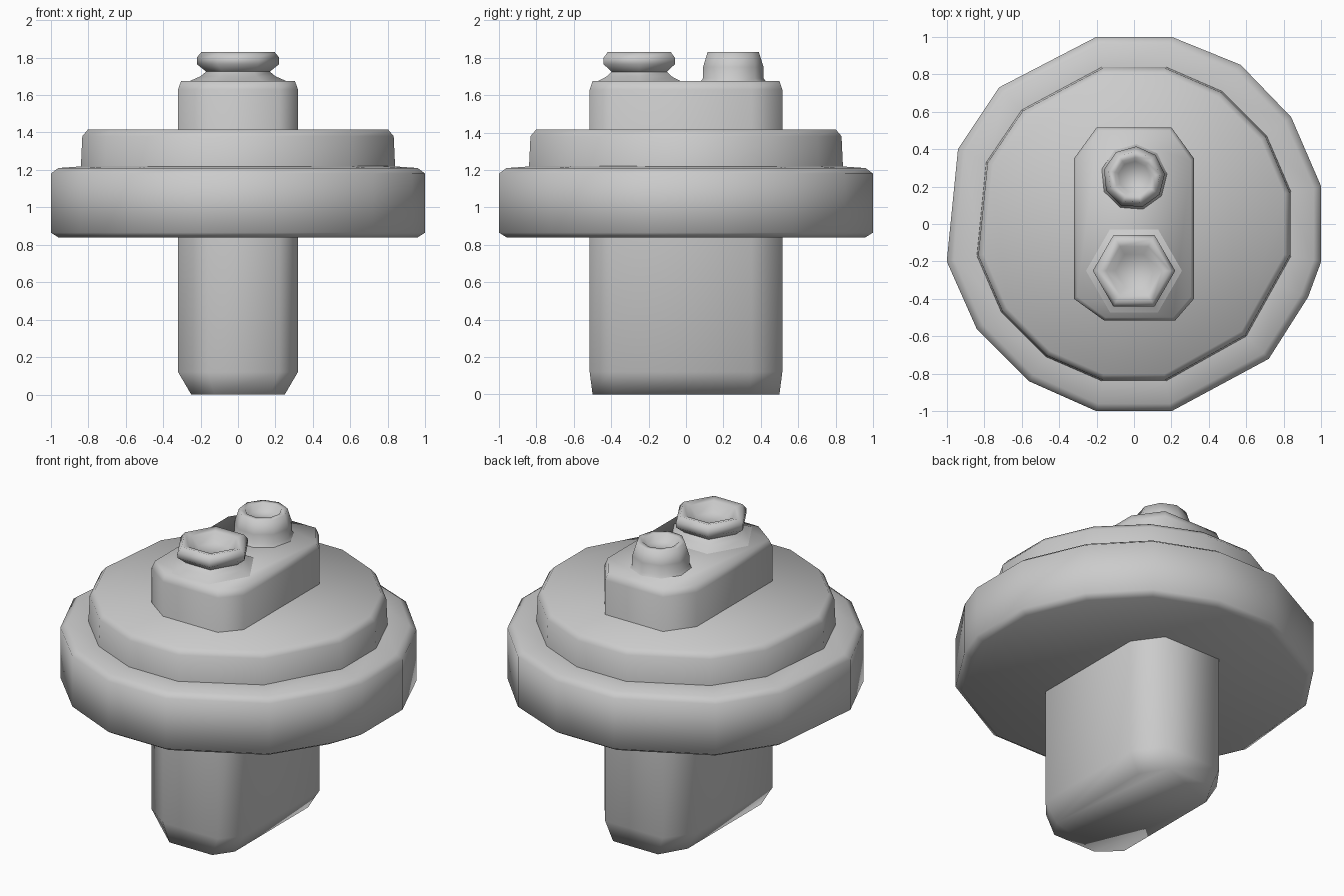
import bpy, math

cube = bpy.data.objects.get("Cube")
if cube:
    bpy.data.objects.remove(cube, do_unlink=True)

grey = bpy.data.materials.new("plain grey")
grey.use_nodes = True
colour = (0.6, 0.6, 0.6, 1)
grey.diffuse_color = colour
grey.node_tree.nodes["Principled BSDF"].inputs["Base Color"].default_value = colour


def loft(name, outline, levels, centre=(0, 0)):
    """Stack scaled copies of an outline; levels are (x scale, y scale, z)."""
    n = len(outline)
    verts = [(centre[0] + x * sx, centre[1] + y * sy, z)
             for sx, sy, z in levels for x, y in outline]
    faces = [(k * n + i, k * n + (i + 1) % n, (k + 1) * n + (i + 1) % n, (k + 1) * n + i)
             for k in range(len(levels) - 1) for i in range(n)]
    faces.append(tuple(reversed(range(n))))
    faces.append(tuple(range(len(verts) - n, len(verts))))
    mesh = bpy.data.meshes.new(name)
    mesh.from_pydata(verts, [], faces)
    mesh.materials.append(grey)
    obj = bpy.data.objects.new(name, mesh)
    bpy.context.collection.objects.link(obj)
    bpy.ops.object.select_all(action='DESELECT')
    obj.select_set(True)
    bpy.context.view_layer.objects.active = obj
    bpy.ops.object.shade_smooth_by_angle(angle=math.radians(75))
    return obj


def ngon(sides, turn=0):
    return [(math.cos(math.tau * i / sides + turn), math.sin(math.tau * i / sides + turn))
            for i in range(sides)]


def even(*pairs):
    return [(r, r, z) for r, z in pairs]


# Wide lower disc
disc = [(1, -.2), (1, .2), (.84, .57), (.57, .85), (.2, 1), (-.2, 1), (-.72, .73), (-.94, .4),
        (-1, -.2), (-.84, -.56), (-.56, -.84), (-.2, -1), (.2, -1), (.72, -.72), (.93, -.39)]
loft("wide_disc", disc, even((.96, .84), (1, .865), (1, 1.18), (.96, 1.21), (.82, 1.22)))

# Narrower disc on top
tier = [(.84, -.17), (.84, .17), (.71, .47), (.47, .71), (.17, .84), (-.17, .84), (-.6, .61),
        (-.79, .33), (-.84, -.17), (-.71, -.47), (-.47, -.71), (-.17, -.84), (.17, -.84), (.6, -.6)]
loft("upper_disc", tier, even((1, 1.2), (.99, 1.38), (.955, 1.415)))

# Chamfered block running through both discs
block = [(.32, -.4), (.32, .35), (.2, .515), (-.2, .515), (-.32, .35), (-.32, -.4),
         (-.16, -.515), (.22, -.515)]
loft("central_block", block,
     [(.78, .97, 0), (1, 1, .12), (1, 1, 1.63), (.95, .97, 1.675)])

# Round hollow stud at the back
loft("back_stud", ngon(9, .1),
     even((.19, 1.66), (.165, 1.69), (.165, 1.75), (.14, 1.83), (.105, 1.83), (.085, 1.79)),
     (0, .25))

# Six-sided hollow stud at the front, on a flared foot
loft("front_stud", ngon(6),
     even((.29, 1.66), (.2, 1.7), (.17, 1.725), (.22, 1.765), (.22, 1.8),
          (.195, 1.83), (.15, 1.82), (.1, 1.77)), (0, -.25))
